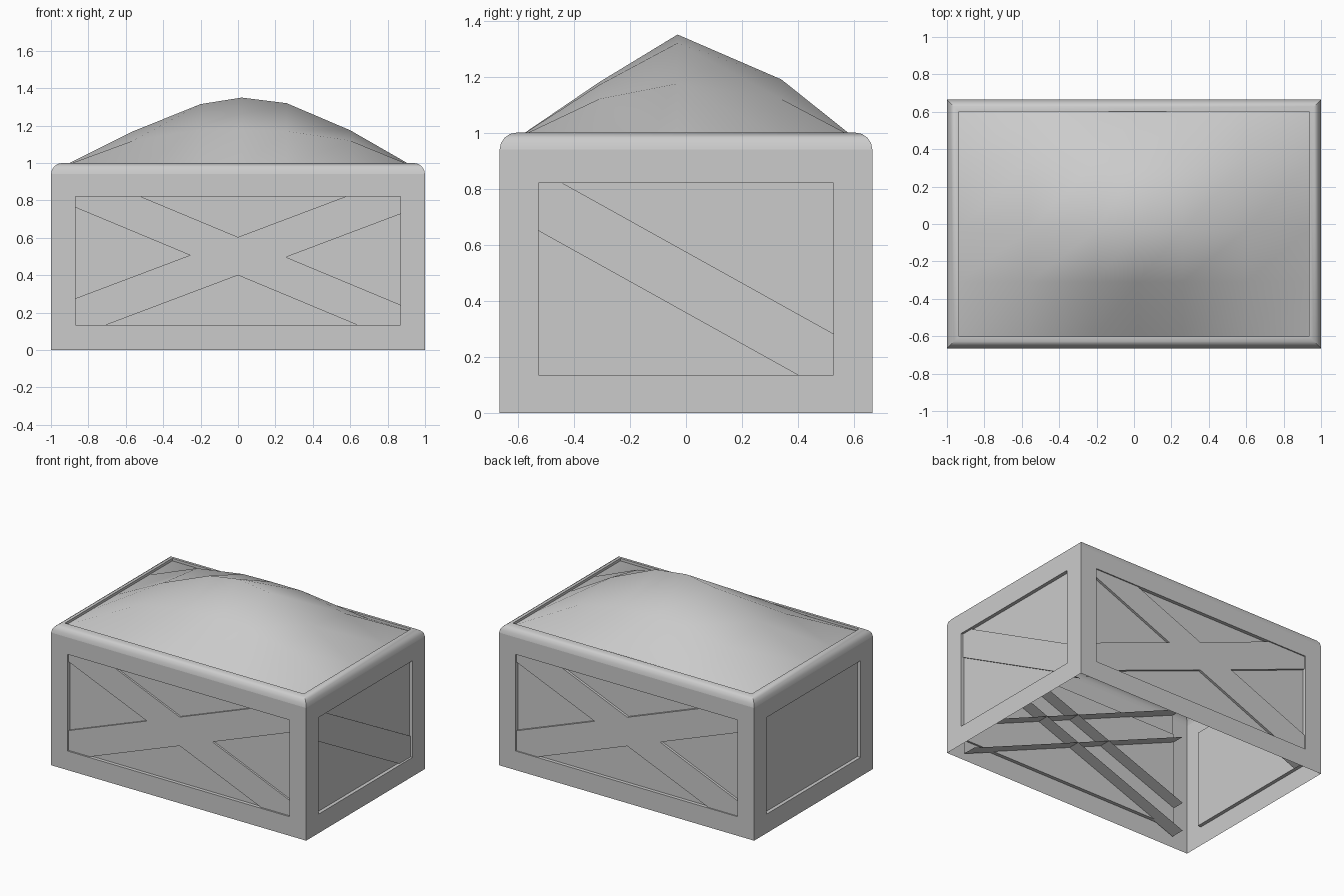
import bpy, math
from mathutils import Matrix, Vector

if "Cube" in bpy.data.objects:
    bpy.data.objects.remove(bpy.data.objects["Cube"])

HX, HY, SHOULDER = 1.0, 0.665, 0.94
Z0, Z1 = 0.135, 0.82          # panel opening bottom and top


def make(name, verts, faces, smooth=None):
    me = bpy.data.meshes.new(name)
    me.from_pydata([tuple(v) for v in verts], [], faces)
    ob = bpy.data.objects.new(name, me)
    bpy.context.collection.objects.link(ob)
    if smooth:
        bpy.ops.object.select_all(action='DESELECT')
        ob.select_set(True)
        bpy.context.view_layer.objects.active = ob
        bpy.ops.object.shade_smooth_by_angle(angle=math.radians(smooth))
    return ob


def rect(u, z0, z1, y):
    return [(-u, y, z0), (u, y, z0), (u, y, z1), (-u, y, z1)]


def bands(rings):
    return [(4*r + i, 4*r + (i+1) % 4, 4*r + 4 + (i+1) % 4, 4*r + 4 + i)
            for r in range(rings - 1) for i in range(4)]


def wall(name, half, dist, turn, open_half):
    """Framed wall with a recessed panel, built facing -y then turned."""
    rot = Matrix.Rotation(math.radians(turn), 3, 'Z')
    v = (rect(half, 0, SHOULDER, -dist) + rect(open_half, Z0, Z1, -dist)
         + rect(open_half, Z0, Z1, -dist + 0.025))
    make(name, [rot @ Vector(p) for p in v], bands(3) + [(8, 9, 10, 11)])


def brace(name, half, front, turn, zc, slope, h, depth=0.10):
    """Open-backed slanted board: front face plus its two long sides."""
    rot = Matrix.Rotation(math.radians(turn), 3, 'Z')
    v = [(u, y, zc + slope*u + s*h) for y in (-front, -front + depth)
         for u, s in ((-half, -1), (half, -1), (half, 1), (-half, 1))]
    make(name, [rot @ Vector(p) for p in v],
         [(0, 1, 2, 3), (0, 4, 5, 1), (2, 6, 7, 3)])


# Walls
for name, turn in (("front", 0), ("back", 180)):
    wall(name + "_wall", HX, HY, turn, 0.87)
    # Crossed braces
    face = HY - (0.012 if turn == 0 else 0.008)
    brace(name + "_brace_falling", 0.87, face, turn, 0.502, -0.417, 0.102)
    brace(name + "_brace_rising", 0.87, face, turn, 0.502, 0.377, 0.102)
for name, turn in (("right", 90), ("left", -90)):
    wall(name + "_wall", HY, HX, turn, 0.527)
brace("right_brace", 0.527, HX - 0.015, 90, 0.466, -0.556, 0.109)

# Rounded top rim with a short inner lip
R = 0.06
prof = [(R*(1 - math.cos(a)), SHOULDER + R*math.sin(a))
        for a in (math.radians(22.5*i) for i in range(5))]
prof += [(0.064, 1.0), (0.064, 0.975)]
rim = [(sx*(HX - d), sy*(HY - d), z) for d, z in prof
       for sx, sy in ((-1, -1), (1, -1), (1, 1), (-1, 1))]
make("top_rim", rim, bands(len(prof)), 35)

# Heaped contents
xs = [-0.936, -0.56, -0.2, 0.02, 0.26, 0.6, 0.936]
ys = [-0.601, -0.31, -0.03, 0.34, 0.601]
E = 0.982
heights = [[E]*7,
           [E, 1.12, 1.18, 1.18, 1.17, 1.12, E],
           [E, 1.17, 1.315, 1.35, 1.32, 1.175, E],
           [E, 1.13, 1.185, 1.19, 1.19, 1.12, E],
           [E]*7]
v = [(x, y, heights[j][i]) for j, y in enumerate(ys) for i, x in enumerate(xs)]
f = [(j*7 + i, j*7 + i + 1, j*7 + i + 8, j*7 + i + 7)
     for j in range(4) for i in range(6)]
make("heap", v, f, 80)
